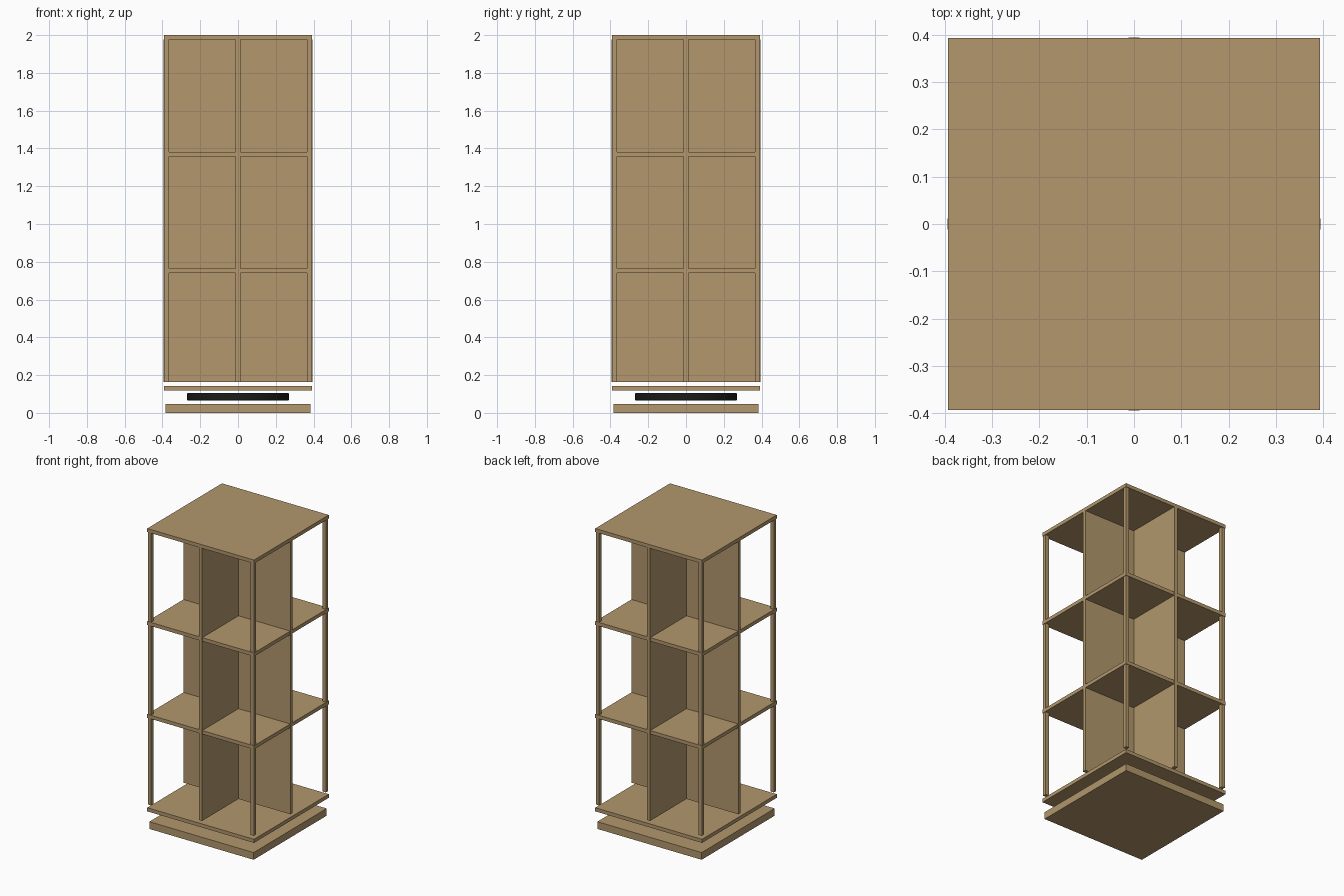
import bpy

cube = bpy.data.objects.get("Cube")
if cube:
    bpy.data.objects.remove(cube, do_unlink=True)


def make_material(name, colour):
    mat = bpy.data.materials.new(name)
    mat.use_nodes = True
    mat.diffuse_color = colour
    mat.node_tree.nodes["Principled BSDF"].inputs["Base Color"].default_value = colour
    return mat


wood = make_material("light oak", (0.445, 0.309, 0.15, 1))
black = make_material("black metal", (0.01, 0.012, 0.01, 1))


def box(name, half_x, half_y, bottom, top, x=0, y=0):
    """Wooden board centred on x, y between two heights."""
    bpy.ops.mesh.primitive_cube_add(size=2, location=(x, y, (bottom + top) / 2))
    ob = bpy.context.object
    ob.name = name
    ob.scale = (half_x, half_y, (top - bottom) / 2)
    bpy.ops.object.transform_apply(location=False, rotation=False, scale=True)
    ob.data.materials.append(wood)
    return ob


HALF = 0.393        # half width of the shelves
THICK = 0.024       # board thickness
FOOT = 0.163        # lower end of posts and dividers
TOP = 2.0

# Plinth on the floor
box("base_board", 0.384, 0.384, 0, 0.048)

# Round swivel plate between the plinth and the lowest shelf
bpy.ops.mesh.primitive_cylinder_add(vertices=64, radius=0.27, depth=0.04,
                                    location=(0, 0, 0.085))
swivel = bpy.context.object
swivel.name = "swivel_plate"
swivel.data.materials.append(black)
bevel = swivel.modifiers.new("soft rim", "BEVEL")
bevel.width = 0.006
bevel.segments = 2
bpy.ops.object.shade_smooth_by_angle()

# Shelves and top board
levels = {"bottom_shelf": 0.142, "lower_shelf": 0.764,
          "upper_shelf": 1.382, "top_board": TOP}
for name, height in levels.items():
    box(name, HALF, HALF, height - THICK, height)

# Crossed dividers running through the shelves
box("divider_across", HALF + 0.001, THICK / 2, FOOT, TOP - THICK)
box("divider_along", THICK / 2, HALF + 0.001, FOOT, TOP - THICK)

# Corner posts
reach = 0.378
for side, x in (("left", reach), ("right", -reach)):
    for end, y in (("front", -reach), ("back", reach)):
        box(f"{end}_{side}_post", THICK / 2, THICK / 2, FOOT, TOP - THICK, x, y)
